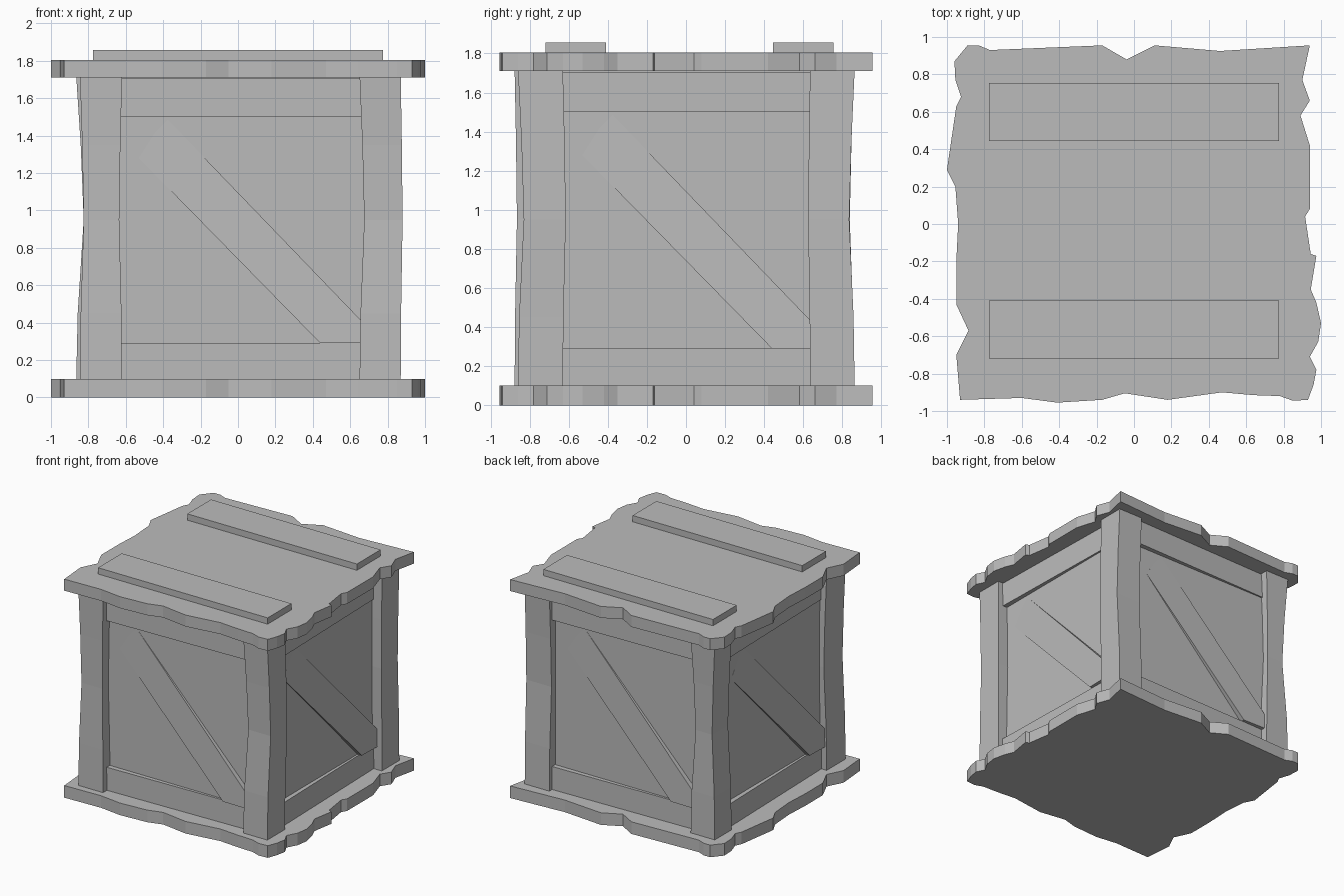
import bpy
import bmesh
from math import pi
from mathutils import Matrix, Vector

default_cube = bpy.data.objects.get("Cube")
if default_cube:
    bpy.data.objects.remove(default_cube, do_unlink=True)

# Single flat grey
grey = bpy.data.materials.new("crate_grey")
grey.use_nodes = True
colour = (0.5, 0.5, 0.5, 1)
grey.diffuse_color = colour
grey.node_tree.nodes["Principled BSDF"].inputs["Base Color"].default_value = colour


def loft(name, rings, turn=0):
    """Join equal-length point rings into a closed solid, turned about z."""
    bm = bmesh.new()
    spin = Matrix.Rotation(turn, 3, "Z")
    loops = [[bm.verts.new(spin @ Vector(p)) for p in ring] for ring in rings]
    count = len(loops[0])
    for low, high in zip(loops, loops[1:]):
        for i in range(count):
            j = (i + 1) % count
            bm.faces.new((low[i], low[j], high[j], high[i]))
    bm.faces.new(loops[0][::-1])
    bm.faces.new(loops[-1])
    bmesh.ops.recalc_face_normals(bm, faces=bm.faces[:])
    mesh = bpy.data.meshes.new(name)
    bm.to_mesh(mesh)
    bm.free()
    mesh.materials.append(grey)
    obj = bpy.data.objects.new(name, mesh)
    bpy.context.collection.objects.link(obj)
    return obj


def rectangle(x0, x1, y0, y1, z):
    return [(x0, y0, z), (x1, y0, z), (x1, y1, z), (x0, y1, z)]


def box(name, x0, x1, y0, y1, z0, z1):
    return loft(name, [rectangle(x0, x1, y0, y1, z) for z in (z0, z1)])


# Chipped outline shared by lid and base
outline = [
    (-.96, .87), (-.89, .955), (-.83, .955), (-.77, .93), (-.17, .955),
    (-.04, .88), (.11, .955), (.46, .925), (.94, .955), (.9, .77),
    (.94, .66), (.89, .58), (.94, .42), (.94, .08), (.915, .04),
    (.945, -.16), (.975, -.17), (.945, -.35), (.975, -.42), (1, -.53),
    (.985, -.63), (.94, -.71), (.975, -.78), (.96, -.86), (.93, -.94),
    (.85, -.945), (.78, -.92), (.64, -.915), (.47, -.9), (.18, -.94),
    (-.05, -.905), (-.17, -.94), (-.41, -.955), (-.6, -.93), (-.93, -.94),
    (-.95, -.7), (-.885, -.57), (-.95, -.43), (-.95, -.2), (-.94, 0),
    (-.955, .2), (-1, .29), (-.95, .63), (-.925, .68), (-.955, .77),
]
for name, z0, z1 in (("base_board", 0, .1), ("lid_board", 1.71, 1.805)):
    loft(name, [[(x, y, z) for x, y in outline] for z in (z0, z1)])

# Battens on the lid
box("front_batten", -.775, .775, -.72, -.41, 1.8, 1.857)
box("back_batten", -.775, .775, .445, .755, 1.8, 1.857)

# Inner box whose sides are the panels
INSET = .785
box("panel_box", -INSET, INSET, -INSET, INSET, .09, 1.72)

# Warped corner posts: signs, inner/outer extents, and warp at mid height
posts = {
    "front_left_post": (1, -1, (.65, .87, .63, .86), (.025, .01, -.015, -.03)),
    "back_left_post": (1, 1, (.645, .87, .635, .863), (0, .005, -.01, -.028)),
    "front_right_post": (-1, -1, (.62, .845, .63, .877), (.015, -.02, -.01, -.012)),
    "back_right_post": (-1, 1, (.645, .865, .64, .86), (.03, -.04, -.01, -.022)),
}
warp_levels = ((.09, 0), (.45, .2), (.95, 1), (1.35, .6), (1.72, 0))
for name, (sx, sy, size, warp) in posts.items():
    rings = []
    for z, amount in warp_levels:
        x0, x1, y0, y1 = (s + w * amount for s, w in zip(size, warp))
        rings.append(rectangle(sx * x0, sx * x1, sy * y0, sy * y1, z))
    loft(name, rings)

# Slanting rails and a diagonal brace on each of the four sides
brace_shape = [(-.53, 1.28), (.44, .29), (.66, .29), (.66, .41), (-.39, 1.5)]
for k, side in enumerate(("front", "left", "back", "right")):
    turn = k * pi / 2
    for part, z0, z1 in (("bottom_rail", .09, .29), ("top_rail", 1.5, 1.705)):
        rings = [[(-.7, -.7, z), (.7, -.7, z), (.7, -.795, z), (-.7, -.828, z)]
                 for z in (z0, z1)]
        loft(f"{side}_{part}", rings, turn)
    inner = [(x, -.75, z) for x, z in brace_shape]
    outer = [(x, -INSET - .02 * (x - z + 1.86), z) for x, z in brace_shape]
    loft(f"{side}_brace", [inner, outer], turn)
